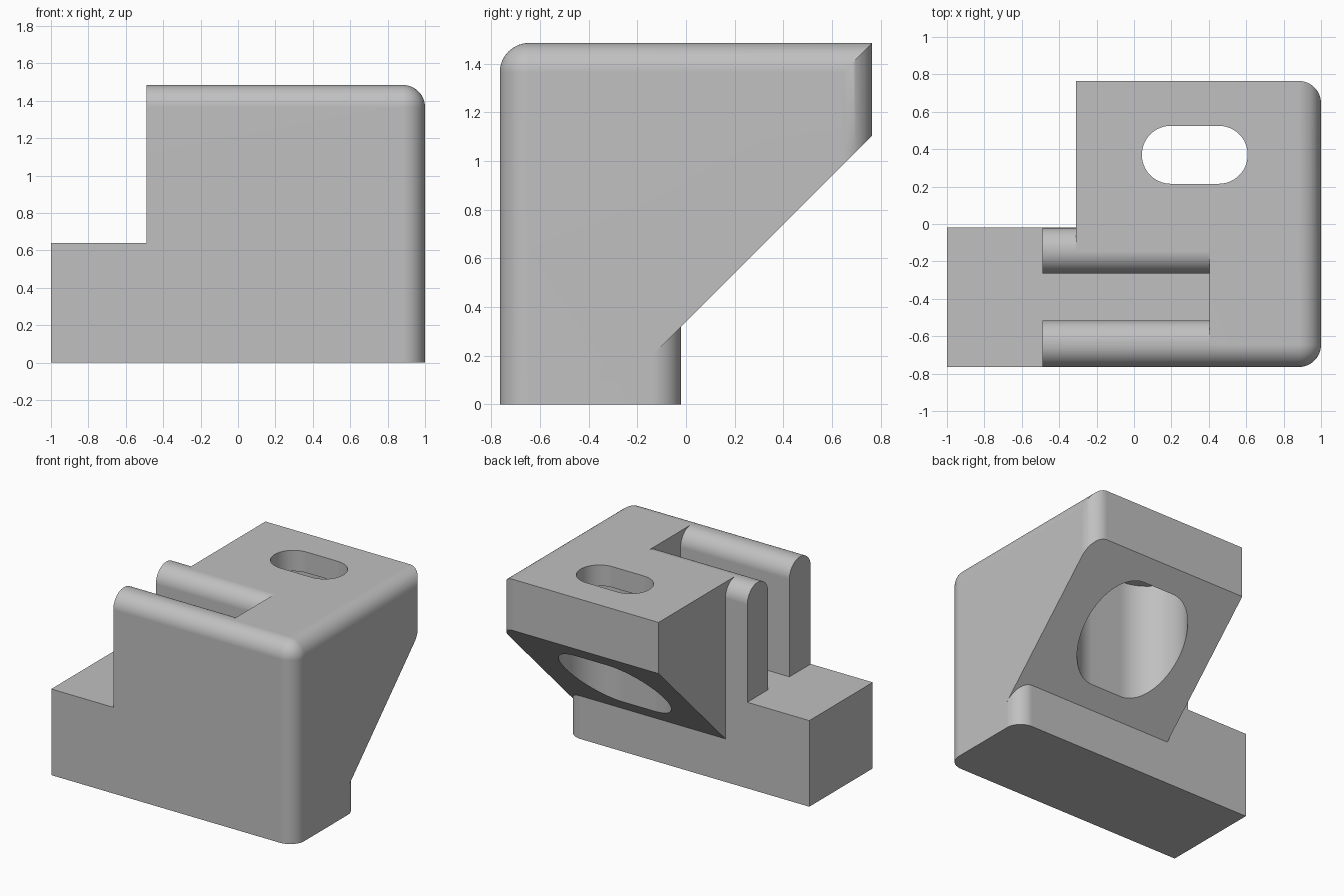
import bpy, bmesh, math
from mathutils import Vector

if "Cube" in bpy.data.objects:
    bpy.data.objects.remove(bpy.data.objects["Cube"], do_unlink=True)

R = 0.12        # edge rounding
SEG = 14        # steps per quarter round
TOP, STEP = 1.485, 0.64
FRONT, MID, REAR = -0.765, -0.02, 0.765


def rounded(corners):
    """Outline from (u, v, radius) corners, with right-angle corners rounded."""
    out = []
    for i, (u, v, r) in enumerate(corners):
        p = Vector((u, v))
        if r:
            a = (Vector(corners[i - 1][:2]) - p).normalized() * r
            b = (Vector(corners[(i + 1) % len(corners)][:2]) - p).normalized() * r
            centre = p + a + b
            new = []
            for k in range(SEG + 1):
                t = math.pi / 2 * k / SEG
                new.append(centre - b * math.cos(t) - a * math.sin(t))
        else:
            new = [p]
        for q in new:
            if not out or (q - out[-1]).length > 1e-4:
                out.append(q)
    if (out[0] - out[-1]).length < 1e-4:
        out.pop()
    return out


def finish(name, bm):
    bmesh.ops.recalc_face_normals(bm, faces=bm.faces[:])
    mesh = bpy.data.meshes.new(name)
    bm.to_mesh(mesh)
    bm.free()
    obj = bpy.data.objects.new(name, mesh)
    bpy.context.collection.objects.link(obj)
    return obj


def prism(name, corners, axis, lo, hi):
    """Extrude an outline along x (outline in y, z) or z (outline in x, y)."""
    def place(q, w):
        return (w, q.x, q.y) if axis == "x" else (q.x, q.y, w)
    bm = bmesh.new()
    face = bm.faces.new([bm.verts.new(place(q, lo)) for q in rounded(corners)])
    side = bmesh.ops.extrude_face_region(bm, geom=[face])["geom"]
    shift = Vector((hi - lo, 0, 0)) if axis == "x" else Vector((0, 0, hi - lo))
    bmesh.ops.translate(bm, vec=shift,
                        verts=[g for g in side if isinstance(g, bmesh.types.BMVert)])
    return finish(name, bm)


def obround(name, half, r, lo, hi):
    cx, cy = 0.325, 0.37
    w = half + r
    return prism(name, [(cx - w, cy - r, r), (cx + w, cy - r, r),
                        (cx + w, cy + r, r), (cx - w, cy + r, r)], "z", lo, hi)


def combine(target, tool, operation):
    bpy.context.view_layer.objects.active = target
    mod = target.modifiers.new("combine", "BOOLEAN")
    mod.operation, mod.solver, mod.object = operation, "EXACT", tool
    bpy.ops.object.modifier_apply(modifier=mod.name)
    bpy.data.objects.remove(tool, do_unlink=True)


# Overhanging block with a sloped underside
body = prism("bracket_body", [(-0.31, -1, 0), (1, -1, 0), (1, REAR, R), (-0.31, REAR, 0)],
             "z", 0.1, 1.7)
combine(body, prism("slope_cutter", [(-0.6, -0.26, 0), (1.2, -0.26, 0), (1.2, 1.54, 0)],
                    "x", -2, 2), "DIFFERENCE")

# Foot and the short upright at its back edge
combine(body, prism("foot", [(-1, -1, 0), (1, -1, 0), (1, MID, R), (-1, MID, 0)],
                    "z", 0, STEP), "UNION")
combine(body, prism("upright", [(-1, 0.3, 0), (MID, 0.3, 0), (MID, TOP, R), (-1, TOP, 0)],
                    "x", -0.49, 0.3), "UNION")

# Rounded outer envelope: three edges meeting in a ball corner
bm = bmesh.new()
bmesh.ops.create_cube(bm, size=1)
for v in bm.verts:
    v.co = (1 if v.co.x > 0 else -2,
            2 if v.co.y > 0 else FRONT,
            TOP if v.co.z > 0 else -1)
tip = next(v for v in bm.verts if v.co.x > 0 and v.co.y < 0 and v.co.z > 0)
bmesh.ops.bevel(bm, geom=list(tip.link_edges), offset=R, offset_type="OFFSET",
                segments=SEG, profile=0.5, affect="EDGES")
combine(body, finish("envelope", bm), "INTERSECT")

# Slot with flared, rounded lips
a, b = -0.515, -0.265
combine(body, prism("slot_cutter", [
    (a, STEP, 0), (b, STEP, 0), (b, TOP, R), (b + R, TOP, 0), (b + R, 1.7, 0),
    (a - R, 1.7, 0), (a - R, TOP, 0), (a, TOP, R)], "x", -2, 0.405), "DIFFERENCE")

# Long hole and its wider recess from below
combine(body, obround("hole_cutter", 0.128, 0.155, 0.2, 2), "DIFFERENCE")
combine(body, obround("recess_cutter", 0.128, 0.275, -0.2, 1.33), "DIFFERENCE")

# Material and shading
grey = bpy.data.materials.new("plain grey")
grey.use_nodes = True
colour = (0.53, 0.53, 0.53, 1)
grey.diffuse_color = colour
grey.node_tree.nodes["Principled BSDF"].inputs["Base Color"].default_value = colour
body.data.materials.clear()
body.data.materials.append(grey)
for face in body.data.polygons:
    face.material_index = 0

bpy.ops.object.select_all(action="DESELECT")
body.select_set(True)
bpy.context.view_layer.objects.active = body
bpy.ops.object.shade_smooth_by_angle(angle=math.radians(30))
weighted = body.modifiers.new("weighted_normals", "WEIGHTED_NORMAL")
weighted.keep_sharp = True
